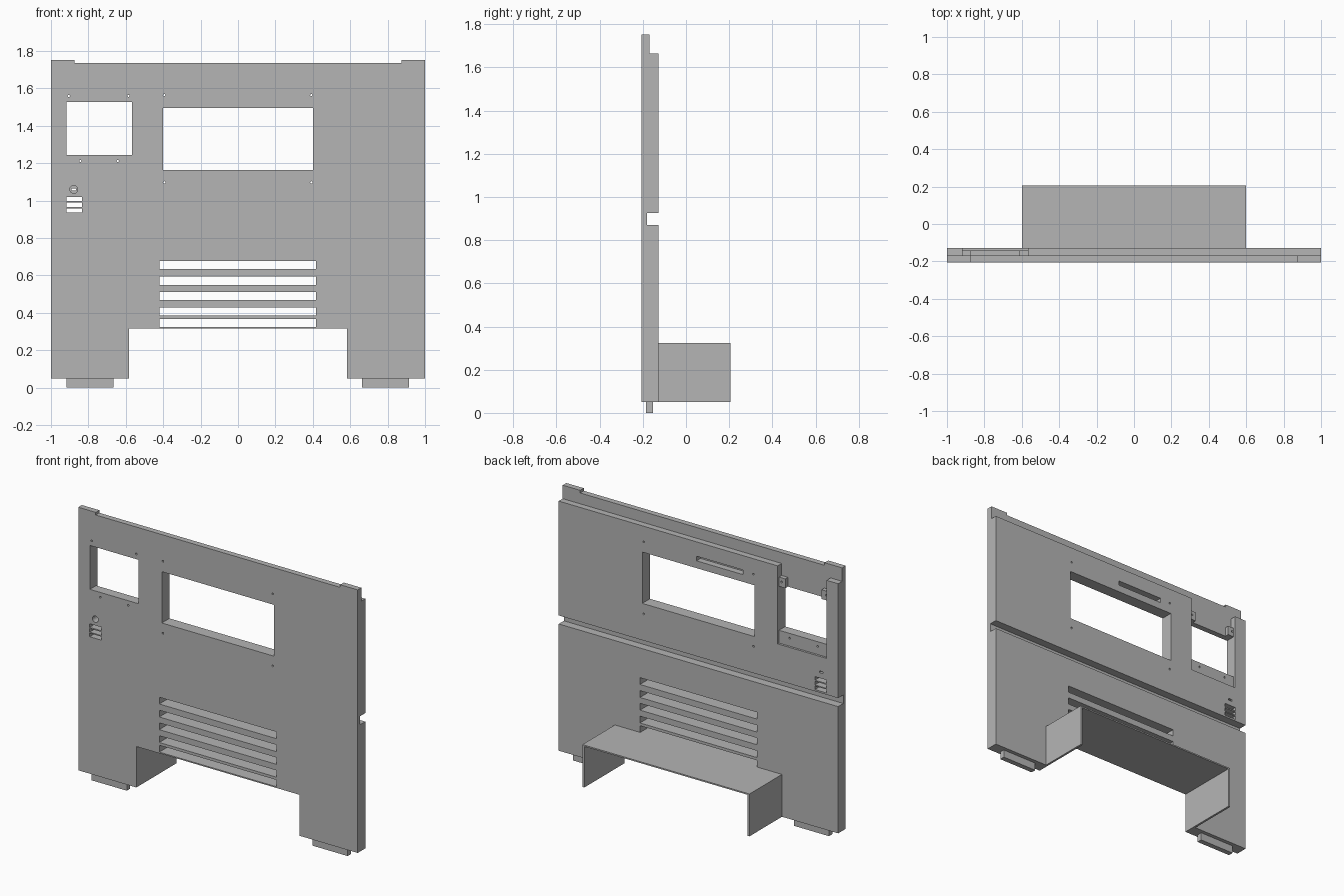
import bpy, bmesh, math
from mathutils import Matrix, Vector

if "Cube" in bpy.data.objects:
    bpy.data.objects.remove(bpy.data.objects["Cube"])

grey = bpy.data.materials.new("light_grey")
grey.use_nodes = True
colour = (0.46, 0.46, 0.46, 1)
grey.diffuse_color = colour
grey.node_tree.nodes["Principled BSDF"].inputs["Base Color"].default_value = colour

FRONT, LIP, BACK, REAR = -0.205, -0.168, -0.127, 0.205
THROUGH = (-0.4, 0.1)


def box(bm, x, y, z):
    size = Vector((x[1] - x[0], y[1] - y[0], z[1] - z[0]))
    centre = Vector((x[0] + x[1], y[0] + y[1], z[0] + z[1])) / 2
    bmesh.ops.create_cube(bm, size=1, matrix=Matrix.Translation(centre) @ Matrix.Diagonal(size.to_4d()))


def drill(bm, x, z, radius, y=THROUGH, sides=12):
    place = Matrix.Translation((x, sum(y) / 2, z)) @ Matrix.Rotation(math.pi / 2, 4, "X")
    bmesh.ops.create_cone(bm, cap_ends=True, segments=sides, radius1=radius, radius2=radius,
                          depth=y[1] - y[0], matrix=place)


def finish(bm, name):
    bmesh.ops.recalc_face_normals(bm, faces=bm.faces)
    mesh = bpy.data.meshes.new(name)
    bm.to_mesh(mesh)
    bm.free()
    mesh.materials.append(grey)
    obj = bpy.data.objects.new(name, mesh)
    bpy.context.collection.objects.link(obj)
    return obj


def extrude_x(points, x, name):
    """Extrude a (y, z) profile along x."""
    bm = bmesh.new()
    face = bm.faces.new([bm.verts.new((x[0], y, z)) for y, z in points])
    moved = bmesh.ops.extrude_face_region(bm, geom=[face])["geom"]
    bmesh.ops.translate(bm, vec=(x[1] - x[0], 0, 0),
                        verts=[v for v in moved if isinstance(v, bmesh.types.BMVert)])
    return finish(bm, name)


def cut(obj, cutter):
    mod = obj.modifiers.new("cut", "BOOLEAN")
    mod.operation = "DIFFERENCE"
    mod.solver = "EXACT"
    mod.object = cutter
    bpy.context.view_layer.objects.active = obj
    bpy.ops.object.modifier_apply(modifier=mod.name)


# Main panel: side profile with top lip and rear groove
panel = extrude_x([(FRONT, 0.05), (BACK, 0.05), (BACK, 0.87), (-0.18, 0.87), (-0.18, 0.925),
                   (BACK, 0.925), (BACK, 1.665), (LIP, 1.665), (LIP, 1.752), (FRONT, 1.752)],
                  (-1, 1), "main_panel")

# Pockets: lowered top edge, bottom opening, window recess, grip slot, lock bore
bm = bmesh.new()
box(bm, (-0.875, 0.875), THROUGH, (1.735, 1.9))
box(bm, (-0.584, 0.584), THROUGH, (-0.1, 0.315))
box(bm, (-0.917, -0.567), (LIP, 0.1), (1.16, 1.7))
box(bm, (-0.32, 0.014), (LIP, 0.1), (1.542, 1.572))
drill(bm, -0.878, 1.06, 0.021, (-0.4, -0.15), 24)
pockets = finish(bm, "pocket_cutter")

# Through openings: windows, lock slot, small and large vents
bm = bmesh.new()
box(bm, (-0.917, -0.567), THROUGH, (1.243, 1.527))
box(bm, (-0.402, 0.402), THROUGH, (1.163, 1.495))
box(bm, (-0.891, -0.865), THROUGH, (1.054, 1.066))
for z in (0.936, 0.966, 0.997):
    box(bm, (-0.918, -0.834), THROUGH, (z, z + 0.023))
for z in (0.323, 0.385, 0.468, 0.55, 0.634):
    box(bm, (-0.42, 0.418), THROUGH, (z, z + 0.044))
openings = finish(bm, "opening_cutter")

# Screw holes around both windows
bm = bmesh.new()
for x in (-0.394, 0.392):
    for z in (1.098, 1.564):
        drill(bm, x, z, 0.006)
for x, z in ((-0.905, 1.56), (-0.585, 1.56), (-0.843, 1.212), (-0.643, 1.212)):
    drill(bm, x, z, 0.006)
holes = finish(bm, "hole_cutter")

# Mounting tabs and strip inside the recess
bm = bmesh.new()
for x in (-0.917, -0.612):
    box(bm, (x, x + 0.045), (LIP, -0.141), (1.527, 1.587))
box(bm, (-0.917, -0.567), (LIP, -0.141), (1.16, 1.243))
mounts = finish(bm, "window_mounts")

for cutter in (pockets, openings, holes):
    cut(panel, cutter)
cut(mounts, holes)
for cutter in (pockets, openings, holes):
    bpy.data.objects.remove(cutter)

# Rear duct: open channel of thin sheet
bm = bmesh.new()
box(bm, (-0.598, 0.598), (BACK, REAR), (0.05, 0.324))
duct = finish(bm, "rear_duct")
bm = bmesh.new()
box(bm, (-0.584, 0.584), THROUGH[:1] + (0.5,), (-0.1, 0.315))
inside = finish(bm, "duct_cutter")
cut(duct, inside)
bpy.data.objects.remove(inside)

# Feet
for name, x in (("right_foot", -0.917), ("left_foot", 0.664)):
    bm = bmesh.new()
    box(bm, (x, x + 0.251), (-0.186, -0.152), (0, 0.05))
    finish(bm, name)
